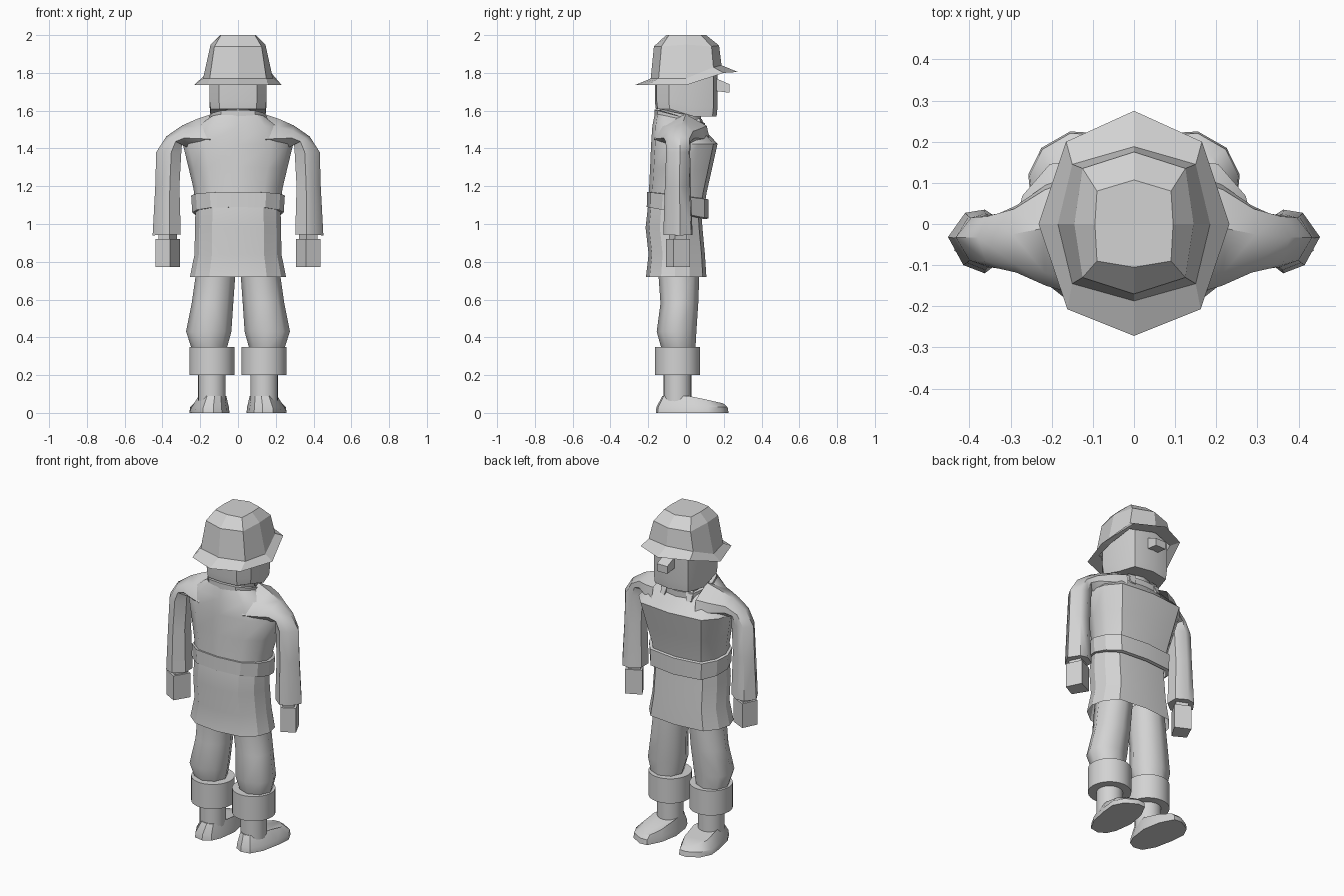
import bpy, bmesh, math
from mathutils import Vector

grey = bpy.data.materials.new("plain grey")
grey.diffuse_color = (0.65, 0.65, 0.65, 1)
OPEN = (False, False)


def finish(name, bm, angle):
    bmesh.ops.recalc_face_normals(bm, faces=bm.faces)
    me = bpy.data.meshes.new(name)
    bm.to_mesh(me)
    bm.free()
    me.materials.append(grey)
    ob = bpy.data.objects.new(name, me)
    bpy.context.collection.objects.link(ob)
    bpy.ops.object.select_all(action='DESELECT')
    ob.select_set(True)
    bpy.context.view_layer.objects.active = ob
    if angle:
        bpy.ops.object.shade_smooth_by_angle(angle=math.radians(angle))
    return ob


def loft(name, rings, angle=0, side=1, caps=(True, True)):
    """Skin a list of equal-length point rings; side=-1 mirrors in x."""
    bm = bmesh.new()
    vs = [[bm.verts.new((side * p[0], p[1], p[2])) for p in r] for r in rings]
    n = len(rings[0])
    for a, b in zip(vs, vs[1:]):
        for i in range(n):
            j = (i + 1) % n
            bm.faces.new((a[i], a[j], b[j], b[i]))
    if caps[0]:
        bm.faces.new(vs[0])
    if caps[1]:
        bm.faces.new(vs[-1])
    return finish(name, bm, angle)


def sym(half):
    """Close a half outline (back centre to front centre) by mirroring."""
    return half + [(-x, y, z) for x, y, z in half[-2:0:-1]]


def body(zb, zf, hx, yb, yf, mid=0.48):
    """Torso cross-section, tilted from height zb at back to zf at front."""
    d = yf - yb
    pts = [(0, yb), (.6 * hx, yb + .06 * d), (.9 * hx, yb + .25 * d), (hx, yb + mid * d),
           (.93 * hx, yb + .72 * d), (.7 * hx, yf - .06 * d), (0, yf)]
    return sym([(x, y, zb + (zf - zb) * (y - yb) / d) for x, y in pts])


def oval(cx, cy, z, rx, ry, n, turn=0):
    return [(cx + rx * math.cos(turn + math.tau * i / n),
             cy + ry * math.sin(turn + math.tau * i / n), z) for i in range(n)]


# Helmet: wide brim, dome and flat crown in one shell
loft("helmet", [
    sym([(0, -.175, 1.75), (.14, -.135, 1.75), (.175, 0, 1.75), (.145, .135, 1.80), (0, .18, 1.81)]),
    sym([(0, -.272, 1.735), (.162, -.207, 1.735), (.232, 0, 1.735), (.165, .2, 1.80), (0, .275, 1.805)]),
    sym([(0, -.187, 1.77), (.15, -.145, 1.77), (.185, 0, 1.77), (.15, .145, 1.83), (0, .188, 1.84)]),
    sym([(0, -.17, 1.94), (.125, -.13, 1.94), (.145, 0, 1.95), (.125, .135, 1.94), (0, .175, 1.945)]),
    sym([(0, -.105, 2.0), (.09, -.09, 2.0), (.095, 0, 2.0), (.09, .08, 2.0), (0, .107, 2.0)]),
], caps=(False, True))


# Head, neck and nose
def skull(zb, zf, s):
    pts = [(0, -.165), (.1, -.155), (.15, -.09), (.15, .04), (.115, .145), (0, .167)]
    return sym([(s * x, s * y, zb if y < 0 else zf) for x, y in pts])


loft("head", [skull(1.61, 1.57, .97), skull(1.65, 1.62, 1), skull(1.80, 1.82, 1)], 25,
     caps=(True, False))
loft("neck", [oval(0, -.03, z, .11, .11, 12) for z in (1.50, 1.63)], 40, caps=OPEN)
loft("nose", [
    [(-.035, .15, 1.705), (.035, .15, 1.705), (.035, .15, 1.775), (-.035, .15, 1.775)],
    [(-.035, .23, 1.695), (.035, .23, 1.695), (.035, .23, 1.74), (-.035, .23, 1.74)]],
    caps=(False, True))

# Jacket upper body, belt and skirt
loft("jacket", [
    body(1.09, 1.05, .225, -.2, .09),
    body(1.2, 1.17, .235, -.195, .11),
    body(1.3, 1.28, .26, -.19, .135),
    body(1.42, 1.425, .292, -.185, .167),
    body(1.52, 1.49, .235, -.178, .105),
    body(1.585, 1.535, .15, -.165, .07),
], 42, caps=OPEN)
loft("belt", [
    body(1.09, 1.025, .228, -.195, .1),
    body(1.09, 1.03, .242, -.208, .118),
    body(1.17, 1.13, .248, -.206, .118),
    body(1.17, 1.135, .232, -.19, .1),
], 25, caps=OPEN)
loft("skirt", [
    body(.72, .72, .254, -.212, .108),
    body(.84, .84, .23, -.198, .1),
    body(.98, .97, .228, -.214, .088),
    body(1.11, 1.07, .225, -.2, .08),
], 25, caps=OPEN)

# Collar band sloping down to the throat
loft("collar", [
    body(1.57, 1.50, .15, -.168, .1),
    body(1.605, 1.535, .152, -.168, .1),
    body(1.605, 1.535, .13, -.145, .08),
], 30, caps=OPEN)


# Sleeve cross-section between an inner and an outer point, ending in a ridge
def sleeve(inner, outer, y0, y1):
    c = [(0, .3), (.4, 0), (.75, .13), (1, .57), (.72, .95), (.4, 1), (0, .75)]
    a, b = Vector(inner), Vector(outer)
    return [(a.lerp(b, t)[0], y0 + (y1 - y0) * s, a.lerp(b, t)[1]) for t, s in c]


sole = [(.085, -.135), (.13, -.16), (.185, -.15), (.225, -.08), (.248, .03), (.257, .12), (.225, .185),
        (.155, .225), (.108, .222), (.065, .14), (.045, .03), (.06, -.08)]

for side, tag in ((1, "right"), (-1, "left")):
    # Collar tip
    loft(tag + "_collar_tip", [
        [(.06, .06, 1.545), (.1, .045, 1.55), (.1, .07, 1.56), (.06, .085, 1.555)],
        [(.075, .085, 1.48), (.105, .08, 1.485), (.105, .1, 1.495), (.075, .105, 1.49)]], 0, side)

    # Arm: sharp shoulder ridge running from the neck into the sleeve
    loft(tag + "_arm", [
        sleeve((.15, 1.36), (.14, 1.582), -.17, .125),
        sleeve((.21, 1.385), (.22, 1.555), -.15, .095),
        sleeve((.28, 1.41), (.295, 1.522), -.118, .045),
        sleeve((.297, 1.42), (.38, 1.463), -.108, .025),
        sleeve((.3, 1.38), (.433, 1.38), -.105, .022),
        sleeve((.31, 1.2), (.438, 1.2), -.112, .025),
        sleeve((.303, .945), (.452, .94), -.12, .035),
    ], 45, side, (False, True))

    # Wrist and hand, turned slightly outward
    hand = [(.36, -.107), (.437, -.065), (.395, .022), (.308, -.02)]
    loft(tag + "_wrist", [[(.37 + (x - .37) * .75, -.042 + (y + .042) * .75, z) for x, y in hand]
                          for z in (.915, .955)], 0, side, OPEN)
    loft(tag + "_hand", [[(x, y, z) for x, y in hand] for z in (.772, .92)], 0, side)

    # Baggy trouser leg
    loft(tag + "_trouser", [oval((a + b) / 2, (c + d) / 2, z, (b - a) / 2, (d - c) / 2, 8)
                            for z, a, b, c, d in (
        (.34, .06, .245, -.13, .05), (.43, .035, .275, -.155, .055),
        (.58, .025, .245, -.135, .065), (.72, .015, .225, -.145, .07),
        (.80, .01, .215, -.145, .07))], 48, side, OPEN)

    # Boot: folded cuff, shaft and foot
    loft(tag + "_boot_cuff", [oval(.138, -.045, z, .12, .12, 32) for z in (.2, .35)], 40, side)
    loft(tag + "_boot_shaft", [oval(.138, -.045, z, .073, .073, 24) for z in (.06, .21)], 40, side, OPEN)
    top = [(.138 + (x - .15) * .72, y * .72 - .01 if y < .05 else y * .88,
            .09 if y < .05 else .085 - .2 * (y - .05)) for x, y in sole]
    loft(tag + "_foot", [
        [(x, y, 0) for x, y in sole],
        [(.148 + (x - .148) * .97, y * .98, .03) for x, y in sole],
        top], 35, side)
